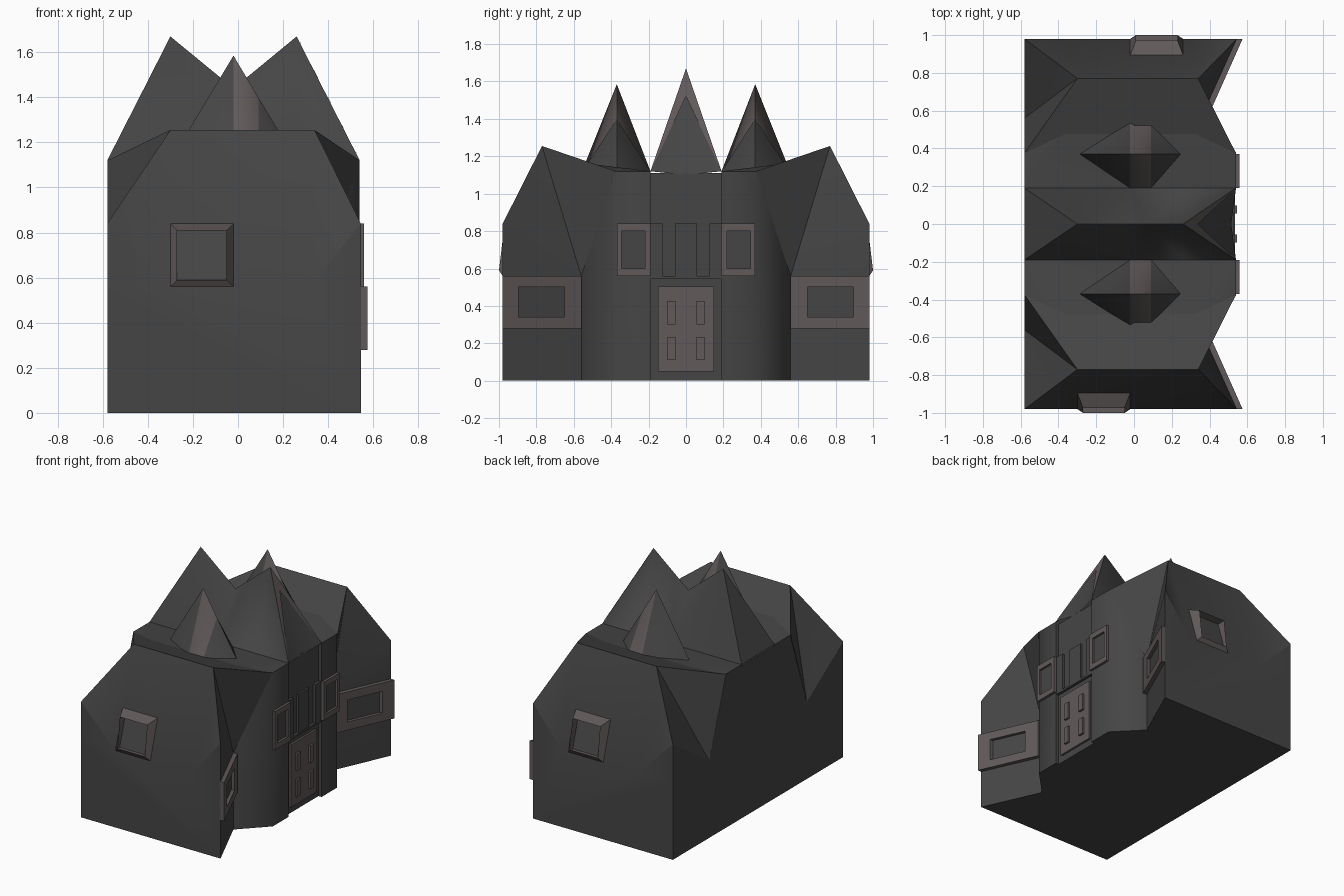
import bpy, bmesh
from mathutils import Vector

if "Cube" in bpy.data.objects:
    bpy.data.objects.remove(bpy.data.objects["Cube"])


def material(name, rgb):
    m = bpy.data.materials.new(name)
    m.diffuse_color = (*rgb, 1)
    m.use_nodes = True
    m.node_tree.nodes["Principled BSDF"].inputs["Base Color"].default_value = m.diffuse_color
    return m


DARK = material("dark_grey", (0.06, 0.06, 0.06))
TRIM = material("warm_grey", (0.12, 0.10, 0.10))


def finish(bm, name, *mats, smooth=0):
    bmesh.ops.recalc_face_normals(bm, faces=bm.faces)
    me = bpy.data.meshes.new(name)
    bm.to_mesh(me)
    bm.free()
    for m in mats:
        me.materials.append(m)
    ob = bpy.data.objects.new(name, me)
    bpy.context.collection.objects.link(ob)
    if smooth:
        bpy.ops.object.select_all(action='DESELECT')
        bpy.context.view_layer.objects.active = ob
        ob.select_set(True)
        bpy.ops.object.shade_smooth_by_angle(angle=smooth)
    return ob


def hull(name, pts, mat=DARK, smooth=0):
    bm = bmesh.new()
    vs = [bm.verts.new(p) for p in pts]
    r = bmesh.ops.convex_hull(bm, input=vs)
    junk = [v for v in set(r["geom_interior"] + r["geom_unused"]) if isinstance(v, bmesh.types.BMVert)]
    bmesh.ops.delete(bm, geom=junk, context='VERTS')
    bmesh.ops.dissolve_limit(bm, angle_limit=0.01, verts=bm.verts, edges=bm.edges)
    return finish(bm, name, mat, smooth=smooth)


def box(name, x, y, z, mat=DARK):
    return hull(name, [(a, b, c) for a in x for b in y for c in z], mat)


def loft(name, rings):
    """Window surround: rings of four points, the last one closed by a dark pane."""
    bm = bmesh.new()
    rings = [[bm.verts.new(p) for p in r] for r in rings]
    for a, b in zip(rings, rings[1:]):
        for i in range(4):
            j = (i + 1) % 4
            bm.faces.new((a[i], a[j], b[j], b[i]))
    bm.faces.new(rings[-1]).material_index = 1
    return finish(bm, name, TRIM, DARK)


def rect(r):
    return ((r[0], r[2]), (r[1], r[2]), (r[1], r[3]), (r[0], r[3]))


def frame(name, origin, u_dir, outer, inner, depth, sunk):
    """Flat window frame raised by depth along x."""
    o, u = Vector(origin), Vector(u_dir)
    loft(name, [[o + u * a + Vector((d, 0, b)) for a, b in rect(r)]
                for r, d in ((outer, -.01), (outer, depth), (inner, depth), (inner, sunk))])


def end_window(name, x, s):
    """Bevelled window standing out of the leaning end wall."""
    def lean(z):
        return .98 - (z - .56) * .302

    o, i = rect((x, x + .28, .56, .84)), rect((x + .03, x + .25, .59, .81))
    loft(name, [[(a, s * lean(b), b) for a, b in o],
                [(a, s * (1 - (b - .59) * .12), b) for a, b in i],
                [(a, s * (lean(b) + .004), b) for a, b in i]])


# End wing outline points and faces
WING = ((-.58, .98, 0), (.545, .98, 0), (.355, .56, 0), (-.58, .56, 0),
        (-.58, .98, .84), (.545, .98, .84), (-.3, .77, 1.255), (.34, .77, 1.255),
        (.355, .56, .56), (-.58, .56, .56), (-.3, .56, 1.17), (.26, .56, 1.17),
        (-.3, .98, .56), (.32, .98, .56), (-.58, .98, .56), (.545, .98, .56))
FACES = ((0, 1, 2, 3), (0, 1, 15, 13, 12, 14), (14, 12, 4), (13, 15, 5), (12, 6, 4),
         (13, 5, 7), (12, 13, 7, 6), (1, 2, 8, 15), (15, 8, 5), (5, 8, 7),
         (0, 3, 9, 14), (14, 9, 4), (4, 9, 6), (6, 7, 11, 10), (7, 8, 11),
         (6, 10, 9), (9, 10, 11, 8), (3, 2, 8, 9))

for s, side in ((-1, "front"), (1, "back")):
    # End wing with clipped roof and leaning end wall
    bm = bmesh.new()
    vs = [bm.verts.new((x, s * y, z)) for x, y, z in WING]
    for f in FACES:
        bm.faces.new([vs[i] for i in f])
    finish(bm, side + "_wing", DARK, smooth=.4)
    end_window(side + "_end_window", -.30 if s < 0 else -.02, s)

    # Wide window on the angled wing face
    frame(side + "_wing_window", (.358, s * .56, 0), (.445, s, 0),
          (0, .42, .28, .56), (.09, .335, .34, .50), .03, .005)

    # Bay half and its window
    hull(side + "_bay", [(x, s * y, z) for x, y, z in (
        (.355, .56, 0), (.54, .37, 0), (.54, .19, 0), (-.58, .56, 0), (-.58, .19, 0),
        (.355, .56, .56), (-.58, .56, .56), (.26, .56, 1.165), (-.3, .56, 1.165),
        (.54, .37, 1.12), (-.58, .37, 1.12), (.54, .19, 1.12), (-.58, .19, 1.12))], smooth=.9)
    frame(side + "_bay_window", (.54, 0, 0), (0, s, 0),
          (.19, .37, .56, .84), (.22, .345, .60, .80), .018, .002)

    # Roof fill joining the wing ridge to the bay eaves
    hull(side + "_roof_fill", [(x, s * y, z) for x, y, z in (
        (-.3, .77, 1.255), (.34, .77, 1.255), (.54, .375, 1.12), (-.58, .375, 1.12),
        (.355, .56, .56), (-.58, .56, .56))])

    # Door pilaster and door panels
    box(side + "_pilaster", (.50, .535), (s * .125, s * .19), (.56, .84))
    for k, (za, zb) in enumerate(((.11, .235), (.30, .425))):
        box(f"{side}_door_panel_{k}", (.52, .545), (s * .055, s * .098), (za, zb), TRIM)

# Middle wall, door, lintel and upper panel
box("middle_wall", (-.58, .515), (-.195, .195), (0, 1.11))
box("door", (.50, .53), (-.15, .15), (.05, .505), TRIM)
box("door_lintel", (.50, .535), (-.19, .19), (.545, .56))
box("upper_panel", (.50, .53), (-.06, .06), (.56, .84))

# Peaked roof: rows from the centre ridge outward, mirrored
XS = (-.58, -.3, -.02, .09, .26, .54)
ROWS = ((0, (1.12, 1.67, 1.44, 1.53, 1.67, 1.10)),
        (.19, (1.12,) * 6),
        (.37, (1.12, 1.12, 1.585, 1.40, 1.12, 1.12)),
        (.56, (1.12, 1.165, 1.11, 1.11, 1.165, 1.12)))
bm = bmesh.new()
for s in (-1, 1):
    g = []
    for r, (y, zs) in enumerate(ROWS):
        row = []
        for i, (x, z) in enumerate(zip(XS, zs)):
            yy = .38 if r == 3 and i in (0, 5) else y
            xx = .515 if r == 0 and i == 5 else x
            row.append(bm.verts.new((xx, s * yy, z)))
        g.append(row)
    for r in range(3):
        for i in range(5):
            a, b, c, d = g[r][i], g[r][i + 1], g[r + 1][i + 1], g[r + 1][i]
            left = (i in (0, 2)) if r == 0 else (i < 2) == (r == 1)
            tris = ((a, b, d), (b, c, d)) if left else ((a, b, c), (a, c, d))
            for t in tris:
                bm.faces.new(t).material_index = int(i == 2 and r > 0)
bmesh.ops.remove_doubles(bm, verts=bm.verts, dist=.0005)
finish(bm, "peaked_roof", DARK, TRIM, smooth=1.15)

# Trim along the front gable edges
bm = bmesh.new()
for s in (-1, 1):
    bm.faces.new([bm.verts.new(p) for p in
                  ((.262, 0, 1.67), (.542, s * .19, 1.12), (.338, 0, 1.52))])
finish(bm, "gable_trim", TRIM)
